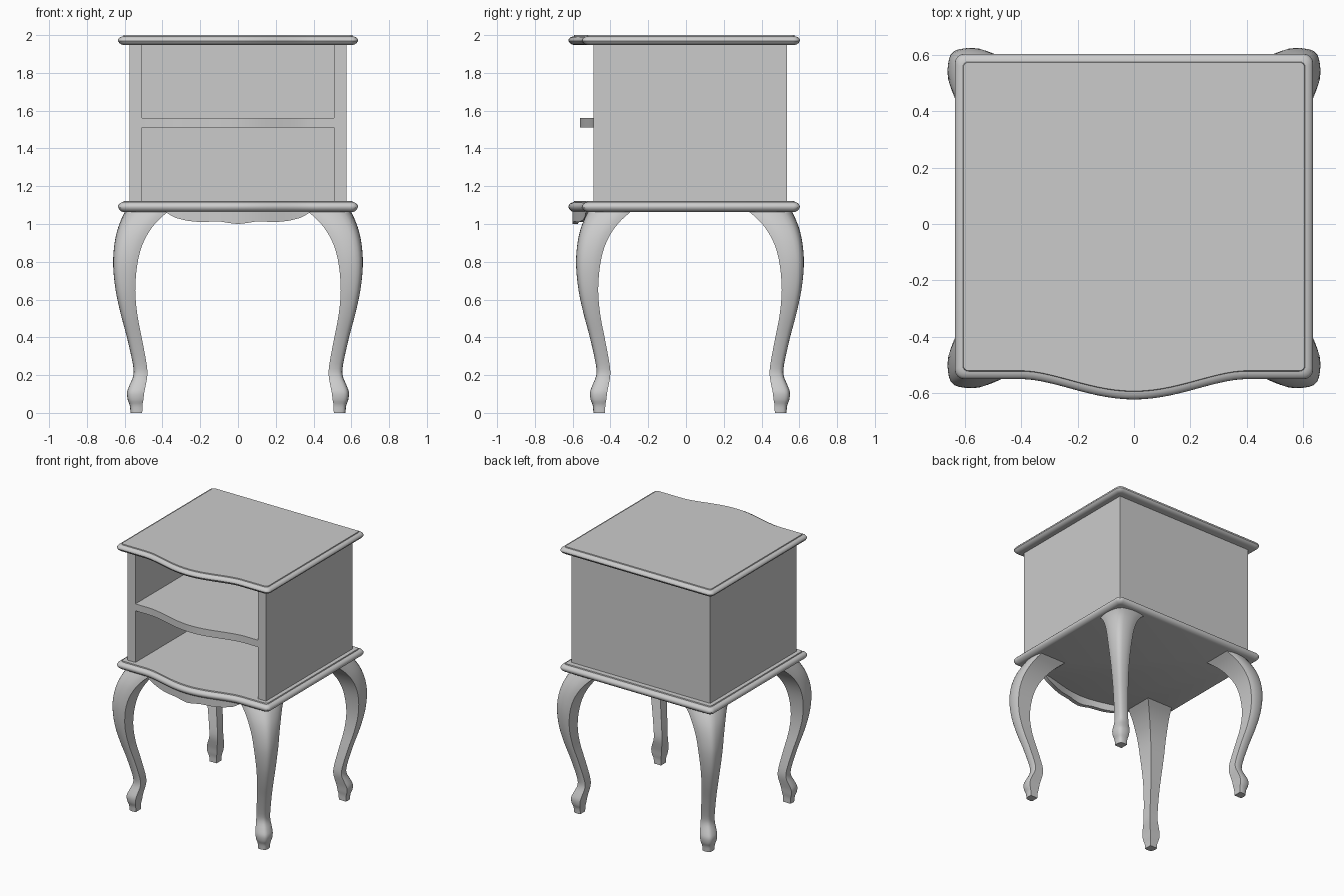
import bpy, bmesh, math
from mathutils import Vector

if "Cube" in bpy.data.objects:
    bpy.data.objects.remove(bpy.data.objects["Cube"])

YC = 0.021  # middle of the leg layout in y


def finish(name, bm, angle=35):
    bmesh.ops.recalc_face_normals(bm, faces=bm.faces[:])
    me = bpy.data.meshes.new(name)
    bm.to_mesh(me)
    bm.free()
    for p in me.polygons:
        p.use_smooth = True
    me.set_sharp_from_angle(angle=math.radians(angle))
    ob = bpy.data.objects.new(name, me)
    bpy.context.collection.objects.link(ob)
    return ob


def loft(name, rings, angle=35):
    """Skin closed rings of equal length and cap both ends."""
    bm = bmesh.new()
    vs = [[bm.verts.new(p) for p in r] for r in rings]
    n = len(vs[0])
    for a, b in zip(vs, vs[1:]):
        for i in range(n):
            j = (i + 1) % n
            bm.faces.new((a[i], a[j], b[j], b[i]))
    bm.faces.new(vs[0][::-1])
    bm.faces.new(vs[-1])
    return finish(name, bm, angle)


def box(name, lo, hi):
    bm = bmesh.new()
    bmesh.ops.create_cube(bm, size=1)
    for v in bm.verts:
        v.co = [(a + b) / 2 + c * (b - a) for a, b, c in zip(lo, hi, v.co)]
    return finish(name, bm)


def bulge(x):
    """Serpentine swelling of the front edge."""
    if abs(x) >= 0.39:
        return 0
    return 0.072 * (0.5 + 0.5 * math.cos(math.pi * x / 0.39)) ** 0.8


XS = [-0.39 + 0.78 * i / 24 for i in range(25)]


def outline(hx, front, back, r, z):
    """Plan outline: serpentine front, rounded corners."""
    pts = []

    def corner(cx, cy, a0):
        for k in range(5):
            a = math.radians(a0 + 22.5 * k)
            pts.append((cx + r * math.cos(a), cy + r * math.sin(a), z))
    corner(-hx + r, front + r, 180)
    pts.extend((x, front - bulge(x), z) for x in XS)
    corner(hx - r, front + r, 270)
    corner(hx - r, back - r, 0)
    corner(-hx + r, back - r, 90)
    return pts


# moulded top and base slabs: (inset, height fraction)
EDGE = [(0.03, 0), (0.018, 0.06), (0.006, 0.22), (0, 0.42), (0.001, 0.58),
        (0.008, 0.76), (0.02, 0.86), (0.028, 0.88), (0.03, 1)]
for name, z0, z1 in (("top_slab", 1.947, 2.0), ("base_slab", 1.063, 1.123)):
    loft(name, [outline(0.635 - d, -0.55 + d, 0.603 - d, 0.034 - d * 0.5,
                        z0 + t * (z1 - z0)) for d, t in EDGE])

# open-fronted cabinet
for name, s in (("left_side", -1), ("right_side", 1)):
    xs = sorted((s * 0.508, s * 0.575))
    box(name, (xs[0], -0.49, 1.11), (xs[1], 0.535, 1.96))
box("back_panel", (-0.508, 0.47, 1.11), (0.508, 0.535, 1.96))

# middle shelf with serpentine front
shelf = [(-0.51, -0.49)] + [(x, -0.49 - bulge(x)) for x in XS] + \
        [(0.51, -0.49), (0.51, 0.48), (-0.51, 0.48)]
loft("shelf", [[(x, y, z) for x, y in shelf] for z in (1.51, 1.562)])

# scalloped apron under the base slab
SCALLOP = [(0, 1.0), (0.04, 1.004), (0.1, 1.014), (0.2, 1.01), (0.27, 1.017),
           (0.33, 1.032), (0.355, 1.045), (0.385, 1.064)]


def scallop(x):
    x = abs(x)
    for (a, za), (b, zb) in zip(SCALLOP, SCALLOP[1:]):
        if x <= b:
            return za + (zb - za) * (x - a) / (b - a)
    return 1.064


sections = []
for i in range(33):
    x = -0.38 + 0.76 * i / 32
    y, z = -0.53 - bulge(x), scallop(x)
    sections.append([(x, y, z), (x, y + 0.03, z), (x, y + 0.03, 1.075), (x, y, 1.075)])
loft("apron", sections)

# cabriole legs: (z, inner, outer) measured in x
LEG = [(0, 0.507, 0.569), (0.04, 0.506, 0.573), (0.07, 0.501, 0.584),
       (0.11, 0.496, 0.587), (0.15, 0.488, 0.573), (0.2, 0.48, 0.554),
       (0.26, 0.484, 0.557), (0.4, 0.51, 0.588), (0.52, 0.533, 0.62),
       (0.65, 0.544, 0.648), (0.78, 0.534, 0.661), (0.88, 0.51, 0.656),
       (0.96, 0.47, 0.641), (1.02, 0.422, 0.62), (1.07, 0.365, 0.597)]


def smooth(pts, n=3):
    """Catmull-Rom refinement of the stations."""
    v = [Vector(p) for p in pts]
    v = [2 * v[0] - v[1]] + v + [2 * v[-1] - v[-2]]
    out = []
    for a, b, c, d in zip(v, v[1:], v[2:], v[3:]):
        for k in range(n):
            t = k / n
            out.append(0.5 * (2 * b + (c - a) * t + (2 * a - 5 * b + 4 * c - d) * t * t
                              + (3 * b - a - 3 * c + d) * t ** 3))
    return out + [v[-2]]


# section: sharp inner corners, rounded outer corner
half = [(0.93, 0), (0.98, 0.16), (1, 0.34), (0.99, 0.52), (0.96, 0.69), (0.91, 0.82)]
SECTION = [(0, 0)] + half + [(0.865, 0.865)] + [(b, a) for a, b in half[::-1]]

stations = smooth(LEG)
for fb, sy in (("front", -1), ("back", 1)):
    for lr, sx in (("left", -1), ("right", 1)):
        loft(f"{fb}_{lr}_leg",
             [[(sx * (i + (o - i) * u), YC + sy * (i + (o - i) * w - 0.058), z)
               for u, w in SECTION] for z, i, o in stations], 40)
